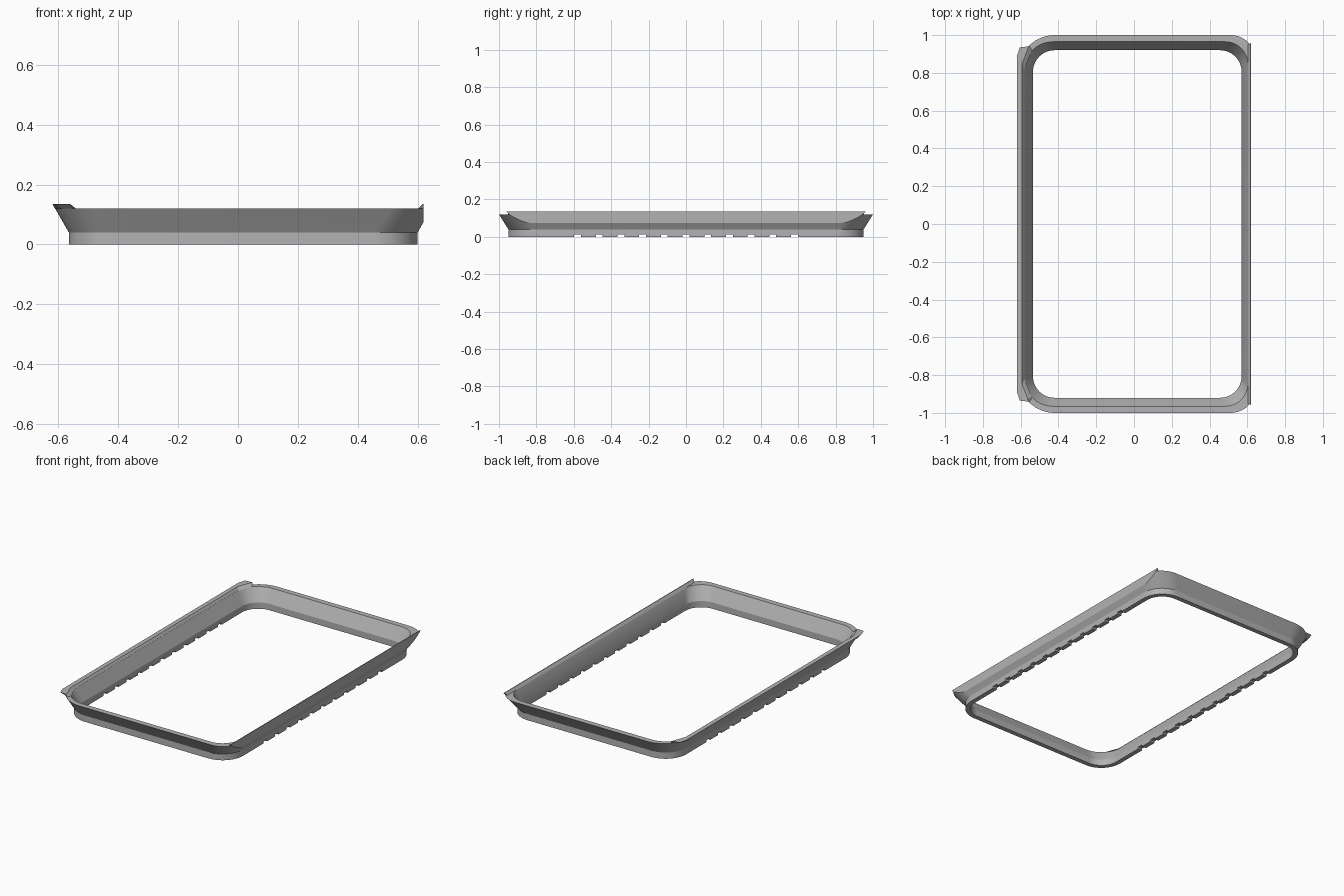
import bpy, bmesh, math
from mathutils import Vector, Matrix

if "Cube" in bpy.data.objects:
    bpy.data.objects.remove(bpy.data.objects["Cube"], do_unlink=True)

grey = bpy.data.materials.new("plain_grey")
grey.use_nodes = True
colour = (0.45, 0.45, 0.45, 1)
grey.diffuse_color = colour
grey.node_tree.nodes["Principled BSDF"].inputs["Base Color"].default_value = colour


def make_object(name, bm):
    bmesh.ops.recalc_face_normals(bm, faces=bm.faces)
    mesh = bpy.data.meshes.new(name)
    bm.to_mesh(mesh)
    bm.free()
    obj = bpy.data.objects.new(name, mesh)
    bpy.context.collection.objects.link(obj)
    mesh.materials.append(grey)
    return obj


def bridge(bm, a, b):
    for i in range(len(a)):
        j = (i + 1) % len(a)
        bm.faces.new((a[i], a[j], b[j], b[i]))


def rounded_loop(bm, left, right, half_y, r_left, r_right, z, steps=14):
    """Rounded rectangle with its own corner radius on each long side."""
    verts = []
    for k, (sx, sy) in enumerate([(1, 1), (-1, 1), (-1, -1), (1, -1)]):
        r = r_right if sx > 0 else r_left
        cx = right - r if sx > 0 else left + r
        cy = sy * (half_y - r)
        for i in range(steps + 1):
            a = math.pi / 2 * (k + i / steps)
            verts.append(bm.verts.new((cx + r * math.cos(a), cy + r * math.sin(a), z)))
    return verts


# Frame: straight foot and flared wall, swept around as a closed ring
bm = bmesh.new()
sections = [
    (-0.565, 0.60, 0.95, 0.145, 0.145, 0),
    (-0.565, 0.60, 0.95, 0.145, 0.145, 0.04),
    (-0.611, 0.646, 1.0, 0.19, 0.135, 0.12),
    (-0.58, 0.603, 0.965, 0.15, 0.12, 0.12),
    (-0.535, 0.57, 0.92, 0.115, 0.115, 0.04),
    (-0.535, 0.57, 0.92, 0.115, 0.115, 0),
]
loops = [rounded_loop(bm, *s) for s in sections]
for i, loop in enumerate(loops):
    bridge(bm, loop, loops[(i + 1) % len(loops)])

# Trim the flare flat along the +x side
cut = bmesh.ops.bisect_plane(bm, geom=bm.verts[:] + bm.edges[:] + bm.faces[:],
                             plane_co=Vector((0.62, 0, 0)), plane_no=Vector((1, 0, 0)),
                             clear_outer=True)
rim = [e for e in bm.edges if e.is_boundary]
bmesh.ops.holes_fill(bm, edges=rim, sides=0)
frame = make_object("frame", bm)

# Row of notches under both long sides
bm = bmesh.new()
for i in range(-5, 6):
    bmesh.ops.create_cube(bm, size=1, matrix=Matrix.Translation((0, i * 0.116, 0))
                          @ Matrix.Diagonal((1.6, 0.036, 0.024, 1)))
cutter = make_object("notch_cutter", bm)
cutter.hide_render = True
mod = frame.modifiers.new("notches", 'BOOLEAN')
mod.operation = 'DIFFERENCE'
mod.solver = 'EXACT'
mod.object = cutter
bpy.context.view_layer.objects.active = frame
frame.select_set(True)
bpy.ops.object.modifier_apply(modifier=mod.name)
bpy.data.objects.remove(cutter, do_unlink=True)
bpy.ops.object.select_all(action='DESELECT')
frame.select_set(True)
bpy.context.view_layer.objects.active = frame
bpy.ops.object.shade_smooth_by_angle(angle=math.radians(25))


def lip(name, bottom, top):
    """Raised strip on a long side, outlines mirrored front to back."""
    bm = bmesh.new()
    rings = []
    for half, z in ((bottom, 0.119), (top, 0.135)):
        outline = half + [(x, -y) for x, y in reversed(half)]
        rings.append([bm.verts.new((x, y, z)) for x, y in outline])
    bridge(bm, *rings)
    for ring in rings:
        bm.faces.new(ring)
    make_object(name, bm)


# Raised lips along the two long sides
lip("right_lip",
    [(-0.611, 0.86), (-0.59, 0.905), (-0.55, 0.938), (-0.54, 0.92), (-0.58, 0.82)],
    [(-0.62, 0.89), (-0.605, 0.935), (-0.56, 0.94), (-0.565, 0.92), (-0.592, 0.85)])
lip("left_lip",
    [(0.62, 0.944), (0.602, 0.95)],
    [(0.62, 0.962), (0.616, 0.955)])
